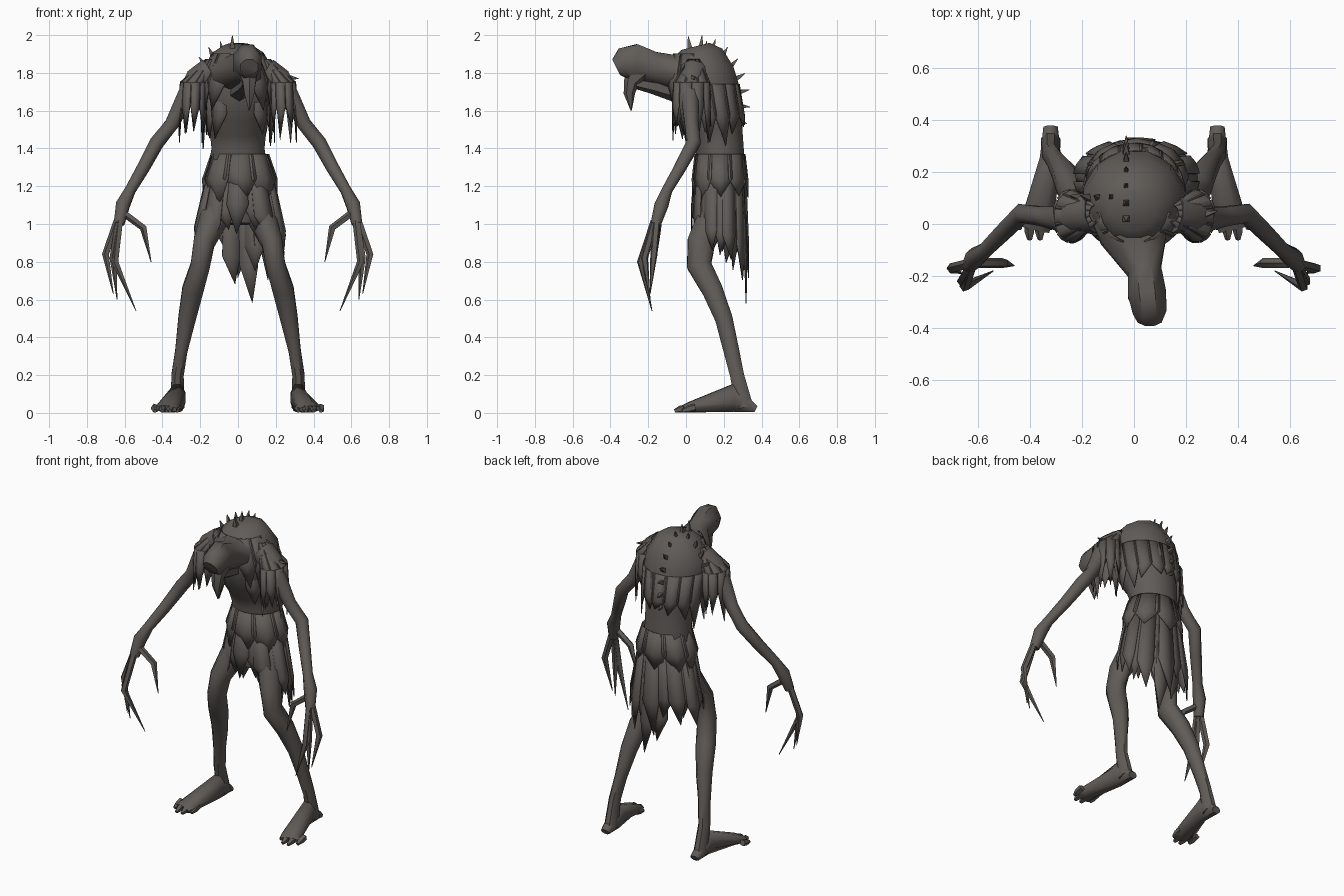
import bpy, bmesh, math, random
from mathutils import Vector

random.seed(4)
if "Cube" in bpy.data.objects:
    bpy.data.objects.remove(bpy.data.objects["Cube"])

hide = bpy.data.materials.new("dark_grey_brown")
hide.use_nodes = True
COLOUR = (0.118, 0.106, 0.096, 1)
hide.diffuse_color = COLOUR
shader = hide.node_tree.nodes["Principled BSDF"]
shader.inputs["Base Color"].default_value = COLOUR
shader.inputs["Roughness"].default_value = 0.9


def finish(bm, name, angle=50, thickness=0):
    """Turn a bmesh into a shaded object."""
    for vert in bm.verts:
        vert.co.z = max(vert.co.z, 0)
    if not thickness:
        bmesh.ops.recalc_face_normals(bm, faces=bm.faces)
    mesh = bpy.data.meshes.new(name)
    bm.to_mesh(mesh)
    bm.free()
    mesh.materials.append(hide)
    ob = bpy.data.objects.new(name, mesh)
    bpy.context.collection.objects.link(ob)
    if thickness:
        solid = ob.modifiers.new("thickness", "SOLIDIFY")
        solid.thickness = thickness
    bpy.ops.object.select_all(action="DESELECT")
    ob.select_set(True)
    bpy.context.view_layer.objects.active = ob
    bpy.ops.object.shade_smooth_by_angle(angle=math.radians(angle))


def tube(bm, stations, sides=8, mirror=1):
    """Loft rings; each station is x, y, z, half width and, if not round, half depth."""
    centres = [Vector((s[0] * mirror, s[1], s[2])) for s in stations]
    last = len(centres) - 1
    rings = []
    for i, (centre, station) in enumerate(zip(centres, stations)):
        tangent = (centres[min(i + 1, last)] - centres[max(i - 1, 0)]).normalized()
        across = Vector((1, 0, 0))
        across = (across - tangent * across.dot(tangent)).normalized()
        deep = tangent.cross(across)
        ring = []
        for k in range(sides):
            turn = math.tau * (k + 0.5) / sides
            offset = across * station[3] * math.cos(turn) + deep * station[-1] * math.sin(turn)
            ring.append(bm.verts.new(centre + offset))
        rings.append(ring)
    for lower, upper in zip(rings, rings[1:]):
        for k in range(sides):
            following = (k + 1) % sides
            bm.faces.new((lower[k], lower[following], upper[following], upper[k]))
    bm.faces.new(rings[0])
    bm.faces.new(rings[-1])


def part(name, stations, sides=8, mirror=1):
    bm = bmesh.new()
    tube(bm, stations, sides, mirror)
    finish(bm, name)


def spike(bm, base, tip):
    tube(bm, [(*base, .03), (*tip, .002)], 4)


def rag(bm, angle, half, top, low, tip):
    """One pointed strip of cloth between two ellipses: cx, cy, rx, ry, z."""
    def at(ring, degrees):
        cx, cy, rx, ry, z = ring
        turn = math.radians(degrees)
        return bm.verts.new((cx + rx * math.cos(turn), cy + ry * math.sin(turn), z))
    rows = []
    for ring in (top, low):
        rows.append([at(ring, angle + step * half) for step in (-1, 0, 1)])
    end = at((*low[:4], tip), angle + random.uniform(-0.5, 0.5) * half)
    (a, b, c), (d, e, f) = rows
    for face in ((a, b, e, d), (b, c, f, e), (d, e, end), (e, f, end)):
        bm.faces.new(face)


# Body: pelvis, thin waist, hunched rib cage, given as height, depth centre, radii
BODY = [(1, .17, .1, .1), (1.2, .18, .18, .14), (1.4, .18, .145, .13), (1.5, .16, .155, .145),
        (1.6, .13, .18, .18), (1.7, .1, .2, .19), (1.8, .08, .2, .18), (1.9, .06, .14, .14),
        (1.94, .05, .08, .08)]
part("torso", [(0, y, z, wide, deep) for z, y, wide, deep in BODY], 12)

# Head pushed forward on a thick neck
part("head_and_neck", [
    (0, .04, 1.8, .19, .1), (0, -.05, 1.8, .14, .1), (.04, -.18, 1.83, .07, .09),
    (.05, -.27, 1.86, .08, .1), (.06, -.33, 1.85, .07, .09), (.06, -.37, 1.83, .05)])
part("hanging_jaw", [
    (.05, -.25, 1.81, .06, .08), (.06, -.29, 1.75, .04),
    (.06, -.3, 1.69, .03), (.06, -.29, 1.6, .003)], 6)
part("throat", [(.05, -.28, 1.75, .03), (.04, -.18, 1.73, .04), (0, -.04, 1.7, .06)], 6)

ARM = [(.15, .04, 1.8, .08), (.22, .03, 1.76, .07), (.28, .02, 1.67, .05), (.35, .03, 1.53, .04),
       (.43, .04, 1.43, .04), (.5, -.03, 1.3, .035), (.57, -.1, 1.18, .03),
       (.61, -.13, 1.1, .04), (.63, -.16, 1, .03)]
LEG = [(.1, .17, 1.1, .09), (.18, .08, .9, .06, .08), (.2, .07, .78, .055, .07),
       (.24, .14, .65, .06), (.27, .2, .5, .05), (.3, .24, .33, .035, .045),
       (.32, .27, .2, .035, .04), (.32, .31, .03, .04, .05)]
FOOT = [(.32, .37, .02, .03, .02), (.32, .25, .08, .045, .08),
        (.37, .02, .03, .065, .03), (.38, -.02, .02, .06, .02)]
# Finger paths: bend, tip
FINGERS = [((.7, -.17, .84), (.66, -.19, .63)), ((.66, -.22, .82), (.64, -.19, .6)),
           ((.65, -.24, .8), (.54, -.18, .54)), ((.5, -.15, .98), (.46, -.16, .8))]

for side, mirror in (("left", 1), ("right", -1)):
    part(side + "_arm", ARM, mirror=mirror)
    part(side + "_leg", LEG, mirror=mirror)
    part(side + "_foot", FOOT, mirror=mirror)

    # Long clawed fingers fanning out of the palm
    bm = bmesh.new()
    palm = Vector((.62, -.15, 1.07))
    for bend, tip in FINGERS:
        knuckle = palm.lerp(Vector(bend), .2)
        tube(bm, [(*knuckle, .02), (*bend, .02), (*tip, .002)], 5, mirror)
    finish(bm, side + "_fingers")

    # Short toes
    bm = bmesh.new()
    for toe in range(4):
        x = .32 + .04 * toe
        y = -.02 if toe in (0, 3) else -.06
        tube(bm, [(x, .05, .03, .02), (x, y + .03, .02, .02), (x, y, .01, .01)], 5, mirror)
    finish(bm, side + "_toes")

    # Torn sleeve draped from the top of the shoulder
    bm = bmesh.new()
    crown = (.15 * mirror, .04, .02, .03, 1.87)
    shoulder = (.235 * mirror, .03, .068, .095, 1.75)
    cuff = (.24 * mirror, .03, .07, .1, 1.62)
    for strip in range(9):
        angle = 90 - mirror * (90 - strip * 40)
        rag(bm, angle, 24, crown, shoulder, 1.6)
        rag(bm, angle + 20, 19, shoulder, cuff, random.uniform(1.42, 1.54))
    finish(bm, side + "_torn_sleeve", 35, .005)

# Ragged skirt: short over the front gap, longest in the middle of the back
bm = bmesh.new()
belt = (.01, .18, .165, .133, 1.3)
for strip in range(20):
    angle = strip * 18 + random.uniform(-4, 4)
    facing = math.sin(math.radians(angle))
    front, back = max(0, -facing), max(0, facing)
    low = 1 - .1 * back + .1 * front ** 4 + random.uniform(-.06, .06)
    tip = low - random.uniform(.08, .18) - .04 * back
    grow = .01 * (strip % 2)
    rag(bm, angle, 14, belt, (.01, .18, .23 + grow, .138 + grow, low), tip)
for angle, low, tip in ((80, .78, .58), (105, .83, .68)):
    rag(bm, angle, 13, belt, (.02, .18, .22, .14, low), tip)
finish(bm, "ragged_skirt", 35, .005)

# Waist cloth with broad points, flowing out of the waist
bm = bmesh.new()
waist, hips = (.01, .18, .15, .13, 1.37), (.01, .18, .195, .145, 1.24)
for angle in range(0, 360, 45):
    rag(bm, angle, 27, waist, hips, random.uniform(1.06, 1.15))
finish(bm, "waist_cloth", 35, .005)

# Torn shirt along the flanks and back, open over the sunken belly
bm = bmesh.new()
ribs, flank = (0, .1, .198, .18, 1.74), (0, .125, .192, .182, 1.58)
for angle in range(-50, 240, 24):
    drop = .1 * abs(math.cos(math.radians(angle)))
    rag(bm, angle, 14, ribs, flank, random.uniform(1.49, 1.55) - drop)
# Collar flaps on the chest
collar, chest = (0, .06, .13, .13, 1.9), (0, .07, .2, .175, 1.76)
for angle in (205, 235, 305, 335):
    rag(bm, angle, 18, collar, chest, 1.6)
finish(bm, "torn_shirt", 35, .005)

# Spines fan out from the hunched back; a second row crosses the right shoulder
bm = bmesh.new()
heart = Vector((-.03, .06, 1.65))
for step in range(9):
    turn = math.radians(100 - 15 * step)
    tip = heart + Vector((0, .28 * math.cos(turn), .35 * math.sin(turn)))
    spike(bm, tip.lerp(heart, .3), tip)
for step in range(4):
    turn = math.radians(105 + 15 * step)
    tip = heart + Vector((.25 * math.cos(turn), .05, .33 * math.sin(turn)))
    spike(bm, tip.lerp(heart, .3), tip)
spike(bm, (.22, .02, 1.78), (.32, .05, 1.77))
finish(bm, "back_spines", 30)
